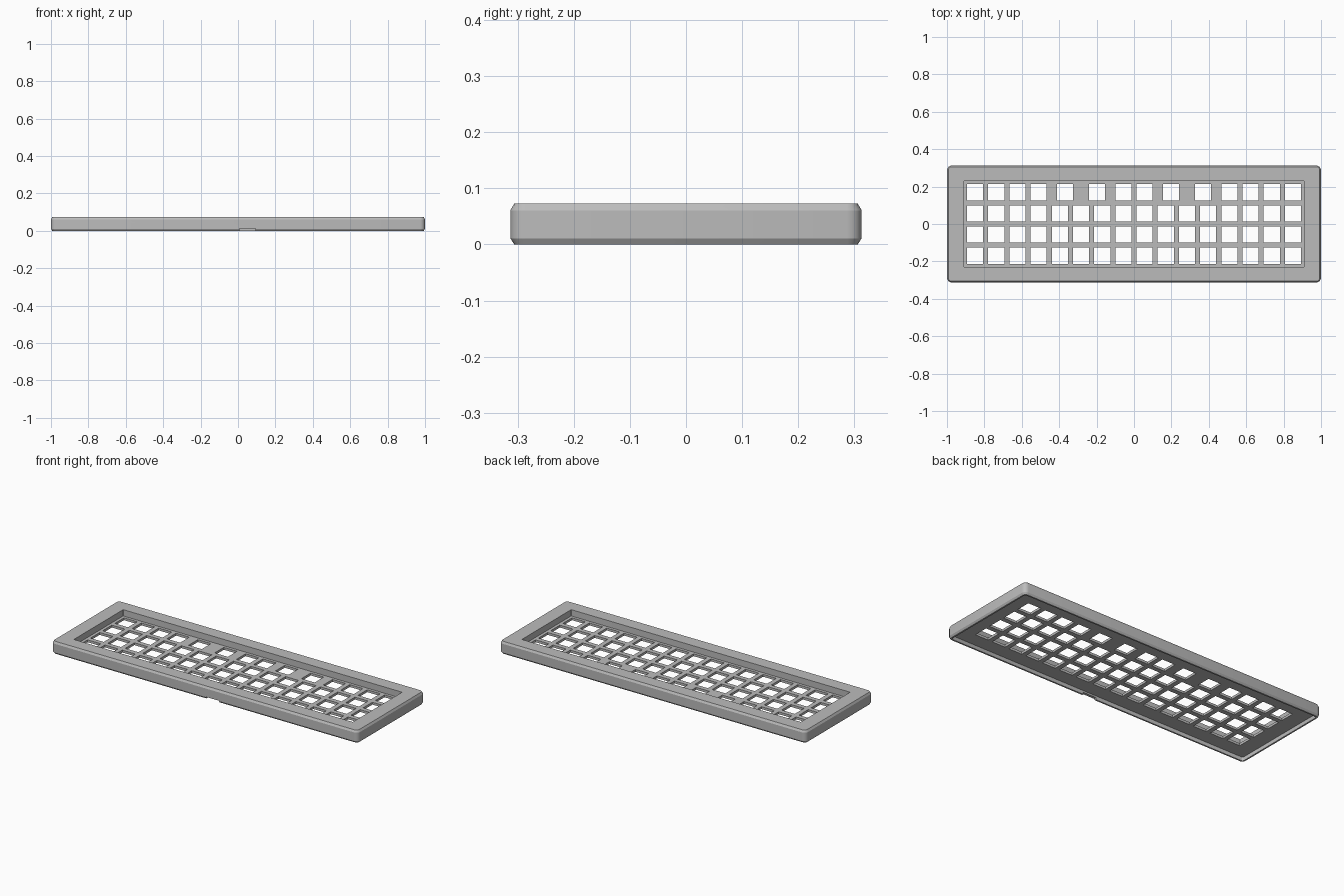
import bpy, bmesh, math

cube = bpy.data.objects.get("Cube")
if cube:
    bpy.data.objects.remove(cube, do_unlink=True)

HX, HY, H = 1.0, 0.313, 0.073        # outer half sizes and height
OX, OY = 0.91, 0.23                  # half sizes of the key opening
PLATE_LOW, PLATE_TOP = 0.022, 0.036
PITCH, HOLE = 0.1133, 0.086

grey = bpy.data.materials.new("light grey plastic")
grey.use_nodes = True
grey.diffuse_color = (0.5, 0.5, 0.5, 1)
bsdf = grey.node_tree.nodes["Principled BSDF"]
bsdf.inputs["Base Color"].default_value = grey.diffuse_color
bsdf.inputs["Roughness"].default_value = 0.6


def finish(name, bm):
    bmesh.ops.recalc_face_normals(bm, faces=bm.faces)
    mesh = bpy.data.meshes.new(name)
    bm.to_mesh(mesh)
    bm.free()
    mesh.materials.append(grey)
    ob = bpy.data.objects.new(name, mesh)
    bpy.context.collection.objects.link(ob)
    return ob


def rounded_ring(bm, hx, hy, r, z, steps=4):
    ring = []
    for i, (sx, sy) in enumerate([(1, 1), (-1, 1), (-1, -1), (1, -1)]):
        for k in range(steps + 1):
            a = math.pi / 2 * (i + k / steps)
            ring.append(bm.verts.new((sx * (hx - r) + r * math.cos(a),
                                      sy * (hy - r) + r * math.sin(a), z)))
    return ring


def add_box(bm, x, y, z, sx, sy, sz):
    made = bmesh.ops.create_cube(bm, size=1)["verts"]
    bmesh.ops.scale(bm, vec=(sx, sy, sz), verts=made)
    bmesh.ops.translate(bm, vec=(x, y, z), verts=made)


def cut(ob, boxes):
    bm = bmesh.new()
    for box in boxes:
        add_box(bm, *box)
    cutter = finish("cutter", bm)
    cutter.hide_render = True
    mod = ob.modifiers.new("cut", "BOOLEAN")
    mod.operation = "DIFFERENCE"
    mod.solver = "EXACT"
    mod.object = cutter
    bpy.context.view_layer.objects.active = ob
    bpy.ops.object.modifier_apply(modifier=mod.name)
    bpy.data.objects.remove(cutter, do_unlink=True)


# Case frame: a closed cross-section of (inset, height) rings
bm = bmesh.new()
rings = [rounded_ring(bm, HX - d, HY - d, 0.026 - d, z) for d, z in
         [(0.016, PLATE_LOW), (0.016, 0), (0.007, 0), (0, 0.011),
          (0, H - 0.012), (0.007, H)]]
rings += [rounded_ring(bm, OX, OY, 0.002, z) for z in (H, PLATE_LOW)]
for a, b in zip(rings, rings[1:] + rings[:1]):
    for i in range(len(a)):
        j = (i + 1) % len(a)
        bm.faces.new((a[i], a[j], b[j], b[i]))
frame = finish("case_frame", bm)

# Cable notch under the front wall
cut(frame, [(0.051, -HY, 0, 0.086, 0.08, 0.024)])

# Key plate with its grid of switch holes; the back row has wider keys
bm = bmesh.new()
add_box(bm, 0, 0, (PLATE_LOW + PLATE_TOP) / 2, 2 * OX, 2 * OY, PLATE_TOP - PLATE_LOW)
plate = finish("key_plate", bm)
back_row = [0, 1, 2, 3, 4.25, 5.75, 7, 8, 9.25, 10.75, 12, 13, 14, 15]
holes = []
for row in range(4):
    for col in (back_row if row == 3 else range(16)):
        holes.append(((col - 7.5) * PITCH, (row - 1.5) * PITCH, 0.03, HOLE, HOLE, 0.1))
cut(plate, holes)

# Smooth the rounded corners, keep the chamfers crisp
bpy.ops.object.select_all(action="DESELECT")
frame.select_set(True)
bpy.context.view_layer.objects.active = frame
bpy.ops.object.shade_smooth_by_angle(angle=math.radians(28))
